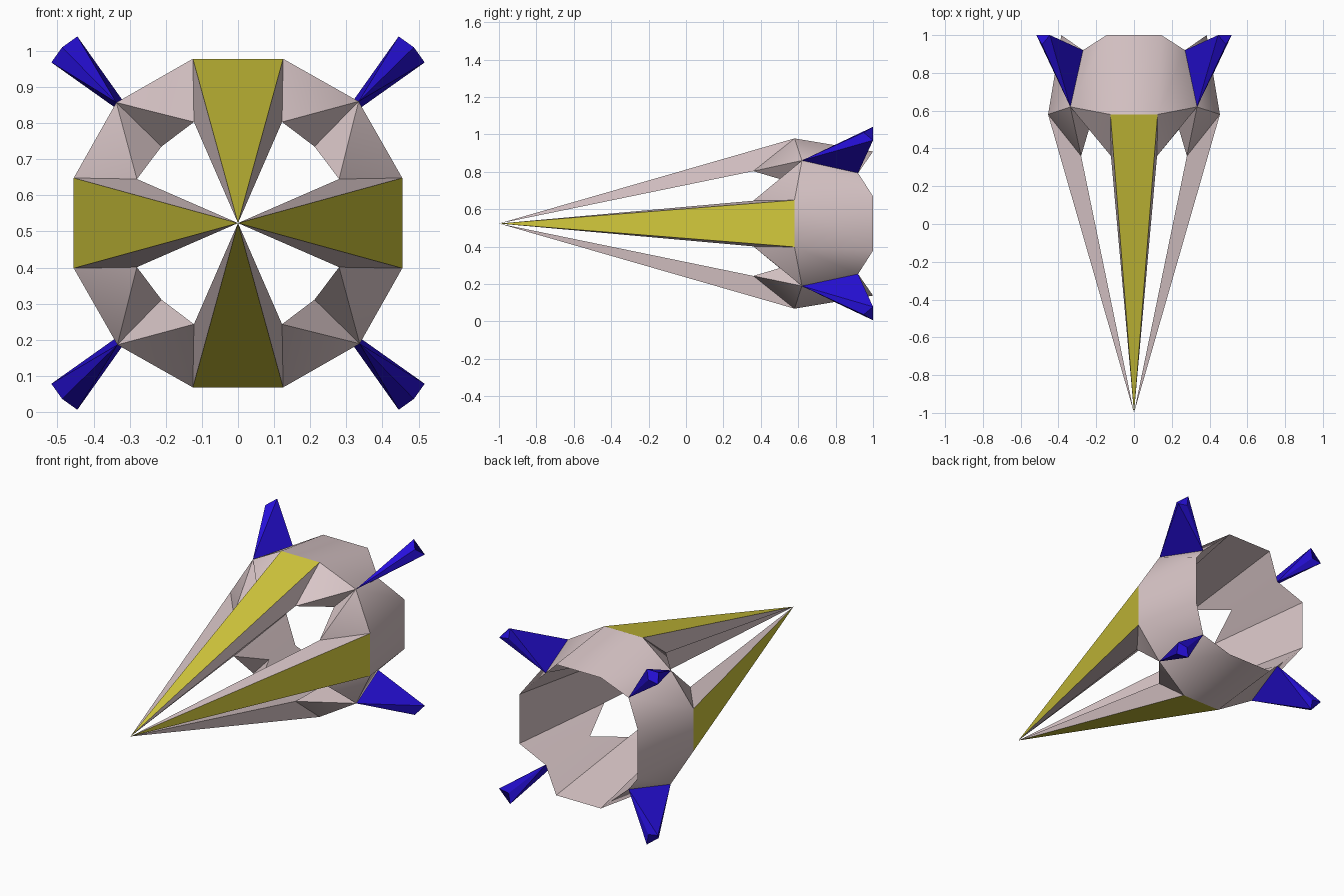
import bpy, bmesh, math
from mathutils import Matrix, Vector

cube = bpy.data.objects.get("Cube")
if cube:
    bpy.data.objects.remove(cube, do_unlink=True)

CENTRE = 0.523  # height of the ring axis


def material(name, colour):
    m = bpy.data.materials.new(name)
    m.use_nodes = True
    m.diffuse_color = (*colour, 1)
    m.node_tree.nodes["Principled BSDF"].inputs["Base Color"].default_value = (*colour, 1)
    return m


pink = material("pale pink", (0.69, 0.56, 0.57))
yellow = material("yellow", (0.65, 0.58, 0.045))
blue = material("deep blue", (0.02, 0.005, 0.72))


def build(name, points, faces, materials, turn=0):
    """Mesh around the y axis: points are (side, depth, radius), turned by quarters."""
    spin = Matrix.Translation((0, 0, CENTRE)) @ Matrix.Rotation(turn * math.pi / 2, 4, "Y")
    bm = bmesh.new()
    verts = [bm.verts.new(spin @ Vector(p)) for p in points]
    for f in faces:
        bm.faces.new([verts[i] for i in f])
    bmesh.ops.recalc_face_normals(bm, faces=bm.faces)
    mesh = bpy.data.meshes.new(name)
    bm.to_mesh(mesh)
    bm.free()
    for m in materials:
        mesh.materials.append(m)
    obj = bpy.data.objects.new(name, mesh)
    bpy.context.collection.objects.link(obj)
    return obj


# Ring: triangular section swept through panel edges and corners
flat_section = [(0.125, 0.58, 0.455), (0.145, 1.0, 0.385), (0.122, 0.36, 0.28)]
corner_section = [(0.334, 0.62, 0.337), (0.27, 0.92, 0.27), (0.212, 0.59, 0.212)]
points, faces = [], []
for q in range(4):
    spin = Matrix.Rotation(q * math.pi / 2, 3, "Y")
    left = [(-x, y, z) for x, y, z in flat_section]
    points += [spin @ Vector(p) for p in left + flat_section + corner_section]
for s in range(12):
    a, b = s * 3, (s + 1) % 12 * 3
    # Outer wall and inner funnel
    faces += [(a, b, b + 1, a + 1), (a + 1, b + 1, b + 2, a + 2)]
    # Front wall of the curved segments, folded from inner panel to outer corner
    if s % 3 == 1:
        faces += [(a, a + 2, b), (a + 2, b + 2, b)]
    elif s % 3 == 2:
        faces += [(a, b + 2, b), (a, a + 2, b + 2)]
    else:
        faces += [(a, a + 2, b + 2, b)]
ring = build("ring", points, faces, [pink])
bpy.ops.object.select_all(action="DESELECT")
ring.select_set(True)
bpy.context.view_layer.objects.active = ring
bpy.ops.object.shade_smooth_by_angle(angle=math.radians(40))

names = ["top", "left", "bottom", "right"]
for q, side in enumerate(names):
    # Long prong converging on the front point, yellow on its outer face
    (ox, oy, oz), _, (ix, iy, iz) = flat_section
    prong = build(side + "_prong",
                  [(0, -1, 0), (-ox, oy, oz), (ox, oy, oz), (ix, iy, iz), (-ix, iy, iz)],
                  [(0, 1, 2), (0, 2, 3), (0, 3, 4), (0, 4, 1)], [pink, yellow], q)
    prong.data.polygons[0].material_index = 1

    # Corner fin: knife edge at the ring, diamond tip
    front, back, _ = corner_section
    fin = build(["top_left", "bottom_left", "bottom_right", "top_right"][q] + "_fin",
                [front, back, (0.445, 1, 0.517), (0.487, 0.95, 0.487),
                 (0.517, 1, 0.445), (0.455, 1, 0.455)],
                [(0, 2, 3), (0, 3, 4), (0, 1, 2), (0, 4, 1), (1, 5, 2), (1, 4, 5),
                 (2, 5, 4, 3)], [blue], q)
